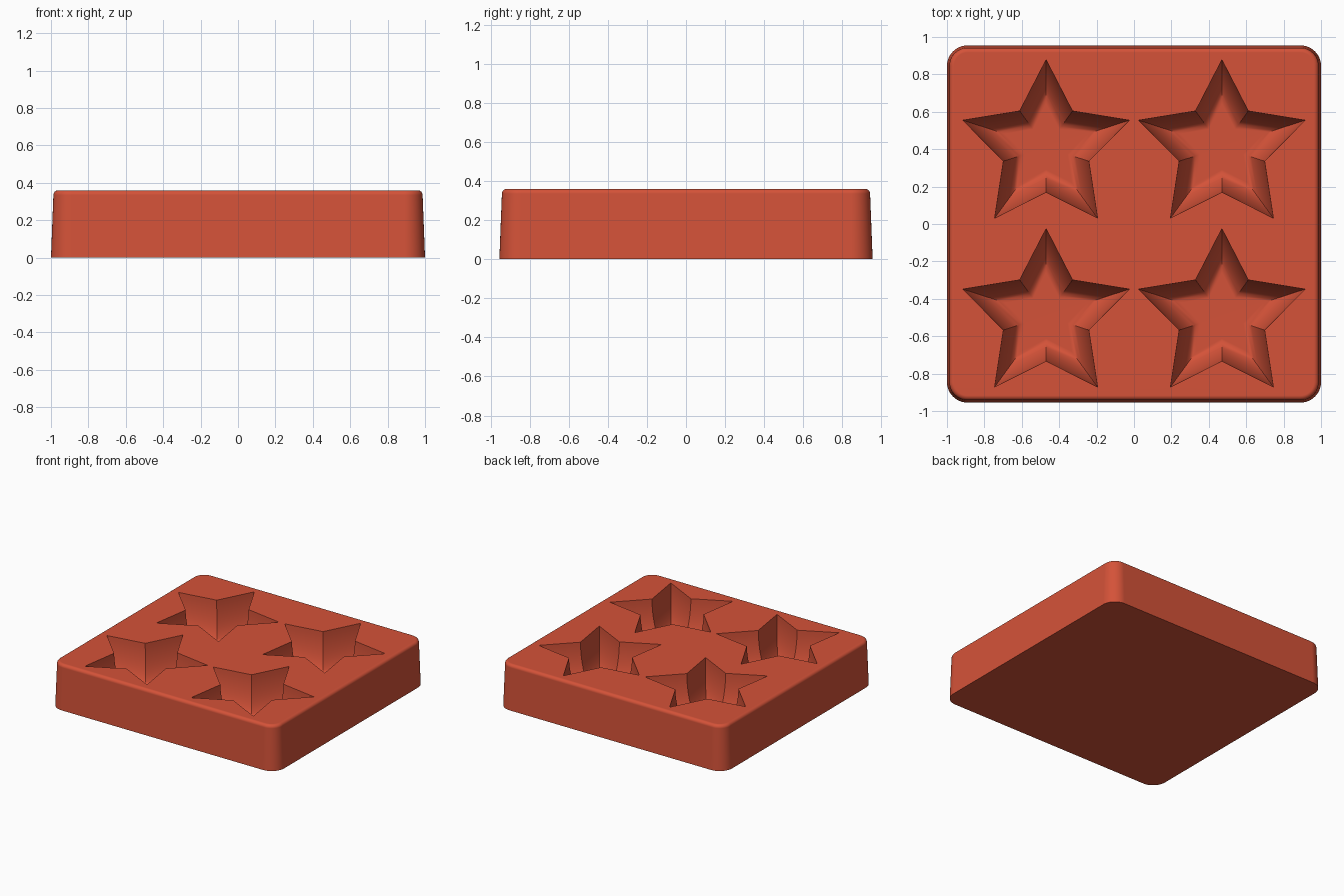
import bpy, bmesh, math

if "Cube" in bpy.data.objects:
    bpy.data.objects.remove(bpy.data.objects["Cube"], do_unlink=True)

HALF_X, HALF_Y, HEIGHT = 1.0, 0.955, 0.36
CAVITY_DEPTH, FLOOR_SCALE = 0.3, 0.5

mat = bpy.data.materials.new("terracotta red")
mat.use_nodes = True
color = (0.66, 0.085, 0.04, 1)
mat.diffuse_color = color
mat.node_tree.nodes["Principled BSDF"].inputs["Base Color"].default_value = color


def loft(name, loops):
    """Closed solid through a stack of matching point loops."""
    bm = bmesh.new()
    rings = [[bm.verts.new(p) for p in loop] for loop in loops]
    for a, b in zip(rings, rings[1:]):
        for i in range(len(a)):
            j = (i + 1) % len(a)
            bm.faces.new((a[i], a[j], b[j], b[i]))
    bm.faces.new(rings[0])
    bm.faces.new(rings[-1])
    bmesh.ops.recalc_face_normals(bm, faces=bm.faces)
    mesh = bpy.data.meshes.new(name)
    bm.to_mesh(mesh)
    bm.free()
    obj = bpy.data.objects.new(name, mesh)
    bpy.context.collection.objects.link(obj)
    mesh.materials.append(mat)
    return obj


def rounded_rect(inset, z, radius=0.11, steps=10):
    r = radius - inset
    pts = []
    for quarter, (sx, sy) in enumerate([(1, 1), (-1, 1), (-1, -1), (1, -1)]):
        for k in range(steps + 1):
            t = (quarter + k / steps) * math.pi / 2
            pts.append((sx * (HALF_X - radius) + r * math.cos(t),
                        sy * (HALF_Y - radius) + r * math.sin(t), z))
    return pts


def star(cx, cy, scale, z, outer=0.468, inner=0.24):
    pts = []
    for k in range(10):
        r = scale * (inner if k % 2 else outer)
        t = math.pi / 2 + k * math.pi / 5
        pts.append((cx + r * math.cos(t), cy + r * math.sin(t), z))
    return pts


# Drafted block with rounded top rim
edge = 0.025
block = [rounded_rect(0, 0)]
for k in range(7):
    t = k / 6 * math.pi / 2
    block.append(rounded_rect(0.013 + edge * (1 - math.cos(t)),
                              HEIGHT - edge + edge * math.sin(t)))
tray = loft("star_mold_tray", block)

# Star cavities: steep walls curving into a flat floor
for cx in (-0.47, 0.47):
    for cy in (-0.493, 0.41):
        loops = [star(cx, cy, 1.01, HEIGHT + 0.03)]
        for k in range(13):
            t = k / 12 * math.pi / 2
            scale = FLOOR_SCALE + (1 - FLOOR_SCALE) * math.cos(t)
            loops.append(star(cx, cy, scale,
                              HEIGHT - CAVITY_DEPTH * math.sin(t) ** 1.1))
        cutter = loft("star_cutter", loops)
        cutter.hide_render = True
        bpy.ops.object.select_all(action='DESELECT')
        bpy.context.view_layer.objects.active = tray
        tray.select_set(True)
        mod = tray.modifiers.new("cavity", 'BOOLEAN')
        mod.operation = 'DIFFERENCE'
        mod.solver = 'EXACT'
        mod.object = cutter
        bpy.ops.object.modifier_apply(modifier=mod.name)
        bpy.data.objects.remove(cutter, do_unlink=True)

# Smooth curved areas, crisp star corners
bpy.ops.object.shade_smooth_by_angle(angle=math.radians(35))
weighted = tray.modifiers.new("flat_top", 'WEIGHTED_NORMAL')
weighted.keep_sharp = True
